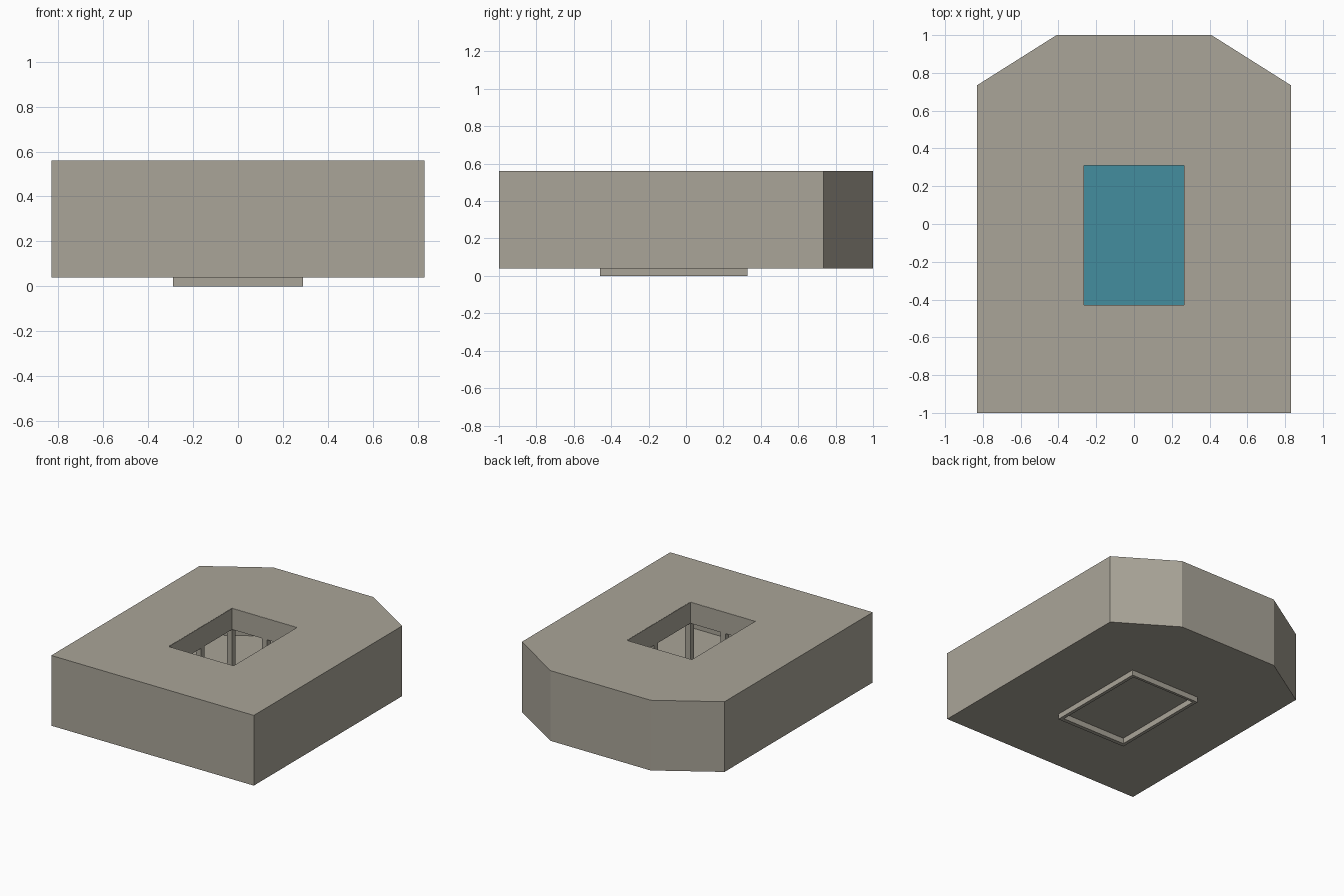
import bpy, bmesh

if "Cube" in bpy.data.objects:
    bpy.data.objects.remove(bpy.data.objects["Cube"])


def material(name, rgb):
    m = bpy.data.materials.new(name)
    m.diffuse_color = (*rgb, 1)
    m.use_nodes = True
    m.node_tree.nodes["Principled BSDF"].inputs["Base Color"].default_value = m.diffuse_color
    return m


STONE = material("warm_grey", (0.40, 0.375, 0.315))
TEAL = material("teal", (0.056, 0.266, 0.347))


def prism(name, pts, z0, z1, mat=STONE):
    """Extrude a counter-clockwise outline from z0 to z1."""
    bm = bmesh.new()
    face = bm.faces.new([bm.verts.new((x, y, z0)) for x, y in pts])
    ext = bmesh.ops.extrude_face_region(bm, geom=[face])["geom"]
    for v in ext:
        if isinstance(v, bmesh.types.BMVert):
            v.co.z = z1
    bmesh.ops.recalc_face_normals(bm, faces=bm.faces)
    me = bpy.data.meshes.new(name)
    bm.to_mesh(me)
    bm.free()
    me.materials.append(mat)
    ob = bpy.data.objects.new(name, me)
    bpy.context.collection.objects.link(ob)
    return ob


def rect(x, y0, y1):
    return [(-x, y0), (x, y0), (x, y1), (-x, y1)]


def cut(target, *cutters):
    """Subtract cutters, bake the result and remove the cutters."""
    for c in cutters:
        c.hide_render = True
        mod = target.modifiers.new("cut", "BOOLEAN")
        mod.operation, mod.solver, mod.object = "DIFFERENCE", "EXACT", c
    dg = bpy.context.evaluated_depsgraph_get()
    me = bpy.data.meshes.new_from_object(target.evaluated_get(dg))
    target.modifiers.clear()
    target.data = me
    for c in cutters:
        bpy.data.objects.remove(c)


def frame(name, z0, z1):
    """Rectangular ring lining the central opening."""
    ob = prism(name, rect(0.29, -0.46, 0.33), z0, z1)
    cut(ob, prism("cutter", rect(0.265, -0.43, 0.31), z0 - 0.1, z1 + 0.1))


# Hollow block with two chamfered back corners and a central well
outer = [(-0.83, -1), (0.83, -1), (0.83, 0.735), (0.41, 1), (-0.41, 1), (-0.83, 0.735)]
inner = [(-0.81, -0.98), (0.81, -0.98), (0.81, 0.724), (0.404, 0.98), (-0.404, 0.98), (-0.81, 0.724)]
body = prism("body", outer, 0.04, 0.56)
cut(body,
    prism("cavity", inner, 0.06, 0.54),
    prism("well", rect(0.267, -0.432, 0.312), 0, 0.7))

# Upper rim of the well and the raised foot below
frame("well_rim", 0.403, 0.559)
frame("foot_frame", 0.0, 0.045)

# Floor of the well: grey base with a teal top
prism("well_base", rect(0.28, -0.445, 0.32), 0.042, 0.052)
prism("well_floor", rect(0.28, -0.445, 0.32), 0.052, 0.06, TEAL)

# Slim posts at the corners and side middles
for i, x in enumerate((-0.288, 0.0, 0.288)):
    for j, y in enumerate((-0.453, -0.03, 0.333)):
        if i == 1 and j == 1:
            continue
        w = 0.021
        pts = [(x - w, y - w), (x + w, y - w), (x + w, y + w), (x - w, y + w)]
        prism(f"post_{i}_{j}", pts, 0.06, 0.403)
